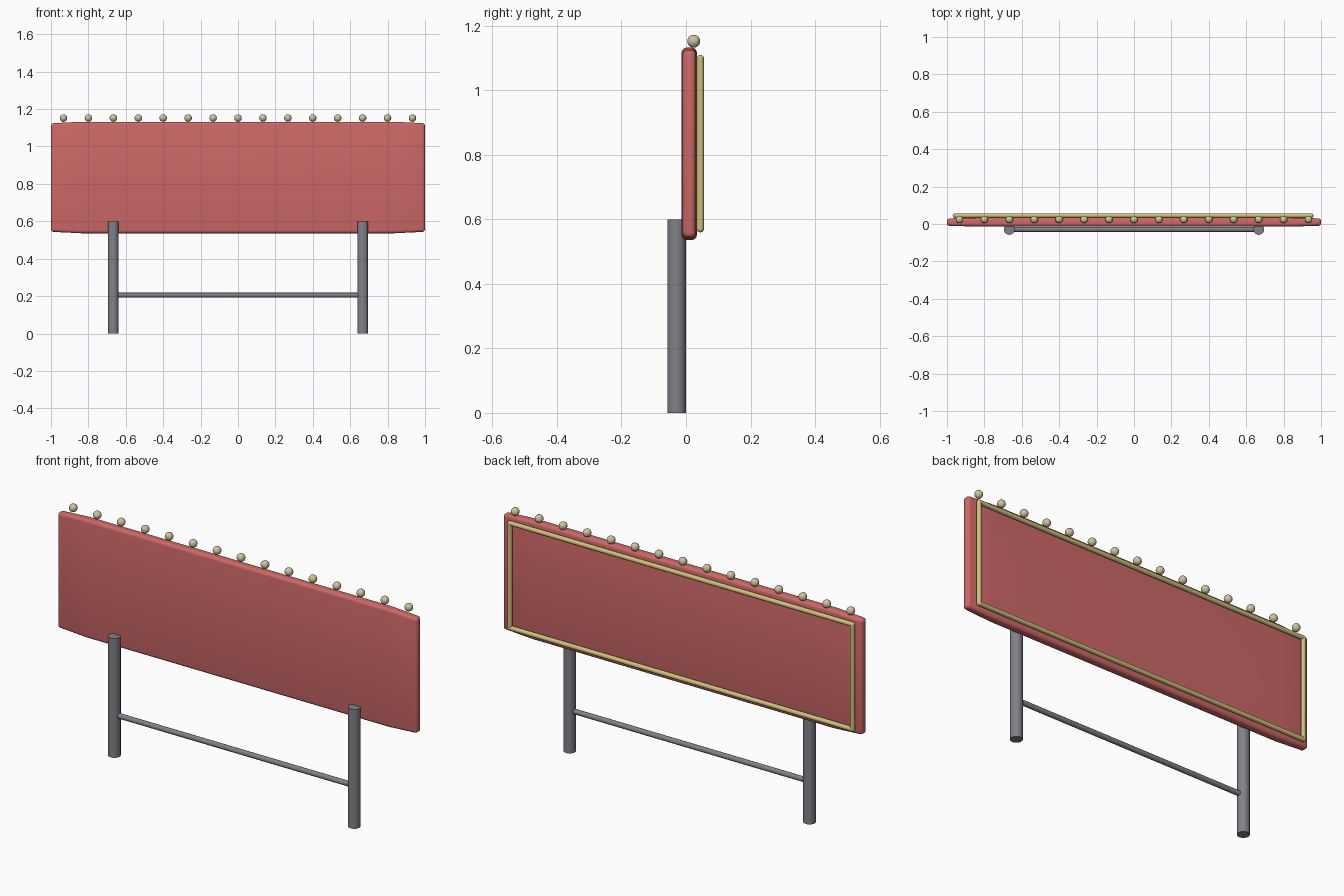
import bpy, bmesh, math
from mathutils import Vector

cube = bpy.data.objects.get("Cube")
if cube:
    bpy.data.objects.remove(cube, do_unlink=True)


def material(name, rgb, rough=0.6):
    m = bpy.data.materials.new(name)
    m.use_nodes = True
    m.diffuse_color = (*rgb, 1)
    bsdf = m.node_tree.nodes["Principled BSDF"]
    bsdf.inputs["Base Color"].default_value = (*rgb, 1)
    bsdf.inputs["Roughness"].default_value = rough
    return m


RED = material("faded red", (0.61, 0.14, 0.135))
STEEL = material("grey steel", (0.22, 0.22, 0.25))
BRASS = material("pale brass", (0.62, 0.53, 0.21))
CREAM = material("bulb cream", (0.62, 0.54, 0.36))


def finish(obj, name, mat, angle=40):
    obj.name = name
    obj.data.materials.append(mat)
    bpy.ops.object.select_all(action="DESELECT")
    obj.select_set(True)
    bpy.context.view_layer.objects.active = obj
    bpy.ops.object.shade_smooth_by_angle(angle=math.radians(angle))
    return obj


def rod(name, start, end, radius, mat, sides=20):
    a, b = Vector(start), Vector(end)
    bpy.ops.mesh.primitive_cylinder_add(vertices=sides, radius=radius,
                                        depth=(b - a).length, location=(a + b) / 2)
    obj = bpy.context.object
    obj.rotation_euler = (b - a).to_track_quat("Z", "Y").to_euler()
    return finish(obj, name, mat)


# Sign panel: a thin slab that narrows a little towards its ends, with soft edges
bm = bmesh.new()
bmesh.ops.create_cube(bm, size=1)
for x in (-0.42, 0.42):
    bmesh.ops.bisect_plane(bm, geom=bm.verts[:] + bm.edges[:] + bm.faces[:],
                           plane_co=(x, 0, 0), plane_no=(1, 0, 0))
for v in bm.verts:
    end = abs(v.co.x) > 0.45
    v.co = (v.co.x * 2, v.co.y * (0.04 if end else 0.047) + 0.01,
            v.co.z * (0.58 if end else 0.596) + 0.834)
rim = [e for e in bm.edges if e.calc_face_angle(0) > math.radians(45)]
bmesh.ops.bevel(bm, geom=rim, offset=0.015, segments=4, profile=0.5, affect="EDGES")
mesh = bpy.data.meshes.new("sign_panel")
bm.to_mesh(mesh)
bm.free()
panel = bpy.data.objects.new("sign_panel", mesh)
bpy.context.collection.objects.link(panel)
finish(panel, "sign_panel", RED, 60)

# Two posts joined by a cross bar
for side, sx in (("left", 1), ("right", -1)):
    rod(side + "_post", (sx * 0.667, -0.029, 0), (sx * 0.667, -0.029, 0.6), 0.029, STEEL, 28)
rod("cross_bar", (-0.667, -0.029, 0.205), (0.667, -0.029, 0.205), 0.013, STEEL)

# Tubular frame on the back
X0, X1, Z0, Z1, Y, R = -0.958, 0.948, 0.571, 1.098, 0.0445, 0.0115
corners = [(X0, Y, Z0), (X1, Y, Z0), (X1, Y, Z1), (X0, Y, Z1)]
names = ("bottom", "left", "top", "right")
for i, name in enumerate(names):
    rod("frame_" + name, corners[i], corners[(i + 1) % 4], R, BRASS, 16)
    bpy.ops.mesh.primitive_uv_sphere_add(segments=16, ring_count=8, radius=R,
                                         location=corners[i])
    finish(bpy.context.object, "frame_corner_" + name, BRASS)

# Row of bulbs along the top edge
COUNT = 15
for i in range(COUNT):
    x = -0.933 + i * 1.866 / (COUNT - 1)
    bpy.ops.mesh.primitive_uv_sphere_add(segments=20, ring_count=12, radius=0.02,
                                         location=(x, 0.024, 1.152))
    finish(bpy.context.object, f"bulb_{i + 1}", CREAM)
